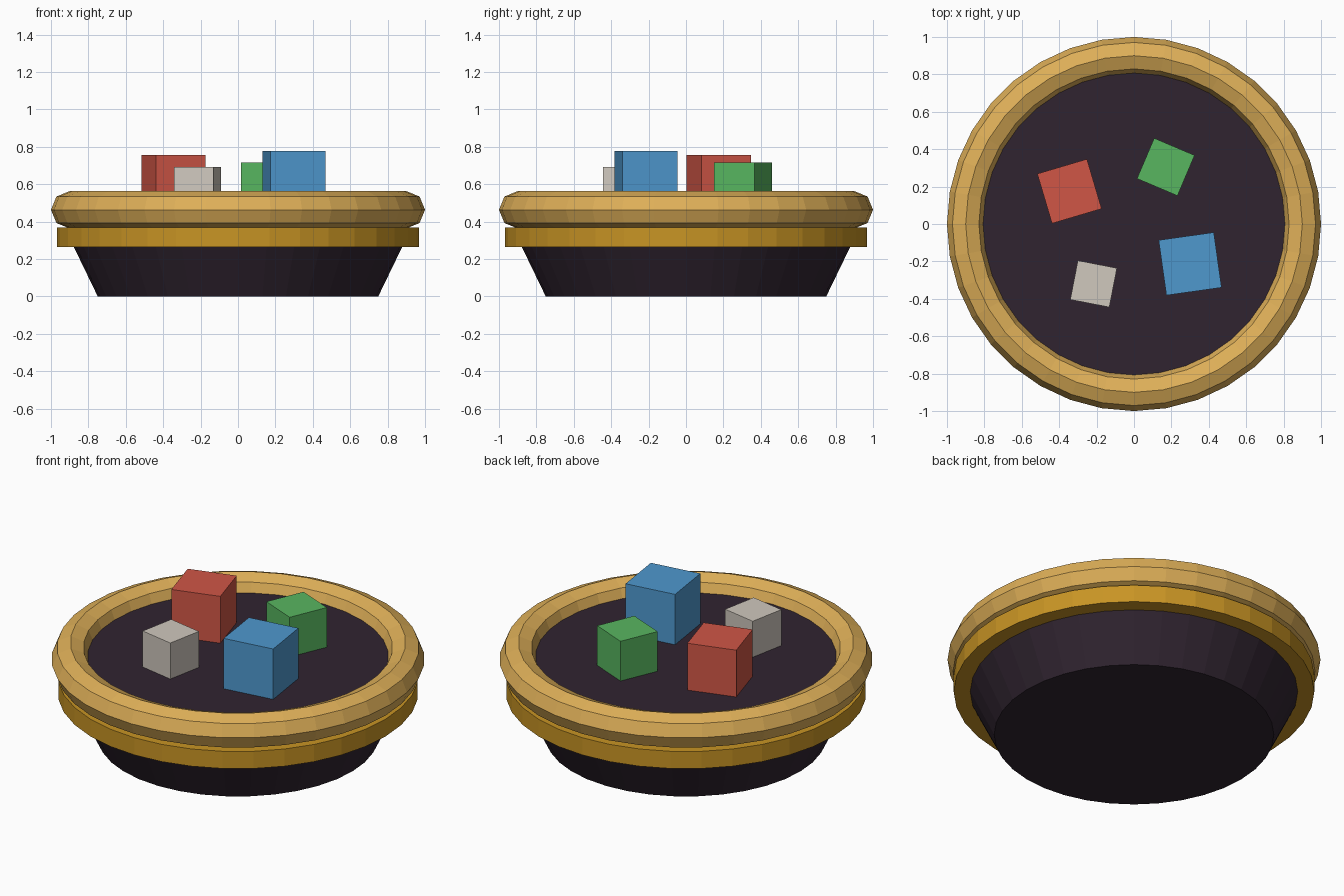
import bpy, math
from mathutils import Matrix

if "Cube" in bpy.data.objects:
    bpy.data.objects.remove(bpy.data.objects["Cube"])

SIDES = 36
FLOOR_Z = 0.48


def material(name, r, g, b):
    """Flat colour given as 0-255 display values, stored as linear."""
    lin = [((c / 255 + 0.055) / 1.055) ** 2.4 for c in (r, g, b)]
    m = bpy.data.materials.new(name)
    m.diffuse_color = (*lin, 1)
    m.use_nodes = True
    m.node_tree.nodes["Principled BSDF"].inputs["Base Color"].default_value = m.diffuse_color
    return m


def make_object(name, verts, faces, mat):
    mesh = bpy.data.meshes.new(name)
    mesh.from_pydata(verts, [], faces)
    mesh.materials.append(mat)
    obj = bpy.data.objects.new(name, mesh)
    bpy.context.collection.objects.link(obj)
    return obj


def lathe(name, profile, mat, closed=False):
    """Spin (radius, z) points, listed from bottom to top on the outside."""
    n, verts, faces = len(profile), [], []
    for r, z in profile:
        for i in range(SIDES):
            a = math.tau * i / SIDES
            verts.append((r * math.cos(a), r * math.sin(a), z))
    for j in range(n if closed else n - 1):
        k = (j + 1) % n
        for i in range(SIDES):
            i2 = (i + 1) % SIDES
            faces.append((j * SIDES + i, j * SIDES + i2,
                          k * SIDES + i2, k * SIDES + i))
    if not closed:  # cap both ends
        faces.append(tuple(reversed(range(SIDES))))
        faces.append(tuple(range((n - 1) * SIDES, n * SIDES)))
    return make_object(name, verts, faces, mat)


dark = material("dark plum", 48, 36, 48)
gold = material("light gold", 222, 175, 88)
deep_gold = material("deep gold", 200, 148, 36)

# Tapered bowl, closed at the top by the tray floor
lathe("bowl", [(0.75, 0), (0.90, 0.31), (0.90, 0.44), (0.82, FLOOR_Z)], dark)

# Flat band below the rim
lathe("band", [(0.85, 0.265), (0.967, 0.265), (0.967, 0.367), (0.85, 0.367)],
      deep_gold, closed=True)

# Rounded rim with an eight-sided section
ring = [(0.9 + 0.1 * math.cos(math.tau * k / 8),
         0.463 + 0.1 * math.sin(math.tau * k / 8)) for k in range(8)]
lathe("rim", ring, gold, closed=True)

# Loose cubes: name, x, y, size, turn in degrees, colour
cubes = [
    ("red", -0.345, 0.175, 0.277, 16.5, (208, 86, 70)),
    ("blue", 0.30, -0.213, 0.298, 8, (78, 152, 206)),
    ("green", 0.17, 0.305, 0.235, -23, (88, 182, 96)),
    ("pale", -0.216, -0.32, 0.213, -11, (208, 200, 190)),
]
for name, x, y, size, turn, colour in cubes:
    bpy.ops.mesh.primitive_cube_add(size=size)
    cube = bpy.context.object
    cube.name = name + "_cube"
    cube.matrix_world = (Matrix.Translation((x, y, FLOOR_Z + size / 2))
                         @ Matrix.Rotation(math.radians(turn), 4, 'Z'))
    cube.data.materials.append(material(name, *colour))
